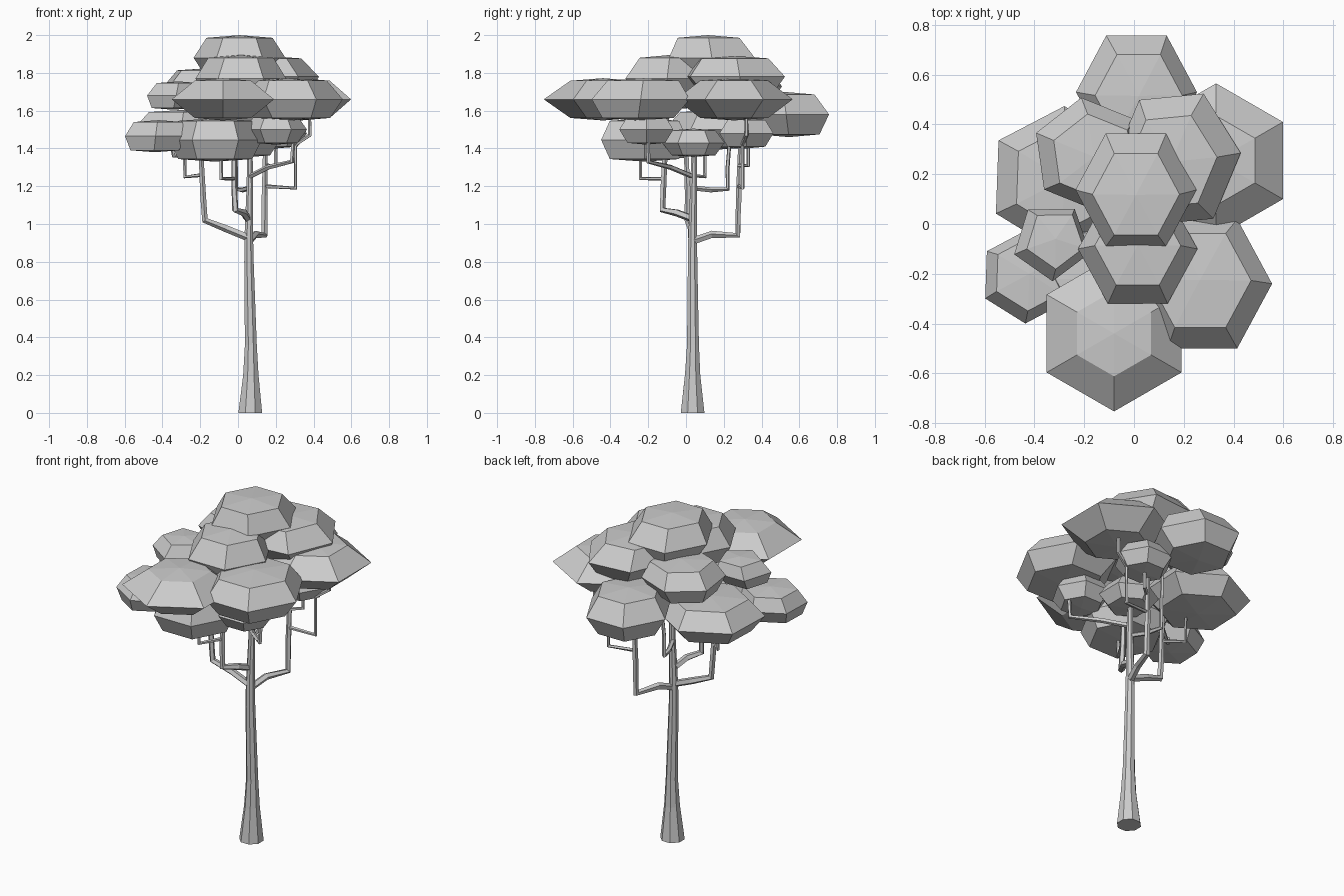
import bpy, bmesh
from math import sin, cos, pi, radians
from mathutils import Vector

if "Cube" in bpy.data.objects:
    bpy.data.objects.remove(bpy.data.objects["Cube"])


def finish(bm, name):
    bmesh.ops.recalc_face_normals(bm, faces=bm.faces)
    me = bpy.data.meshes.new(name)
    bm.to_mesh(me)
    bm.free()
    ob = bpy.data.objects.new(name, me)
    bpy.context.collection.objects.link(ob)
    return ob


def loft(bm, rings):
    n = len(rings[0])
    for a, b in zip(rings, rings[1:]):
        for i in range(n):
            j = (i + 1) % n
            bm.faces.new((a[i], a[j], b[j], b[i]))


def tube(name, pts, radii, sides):
    """Faceted tapering tube through the points, mitred at bends."""
    bm = bmesh.new()
    pts = [Vector(p) for p in pts]
    rings = []
    for k, p in enumerate(pts):
        d0 = (p - pts[k - 1]).normalized() if k else Vector((0, 0, 0))
        d1 = (pts[k + 1] - p).normalized() if k < len(pts) - 1 else Vector((0, 0, 0))
        t = (d0 + d1).normalized()
        if k == 0 and abs(t.z) > 0.9:
            t = Vector((0, 0, 1))
        if k == 0:
            u = t.orthogonal().normalized() if abs(t.z) < 0.9 else Vector((1, 0, 0))
        u = (u - t * u.dot(t)).normalized()
        v = t.cross(u)
        rings.append([bm.verts.new(p + radii[k] * (u * cos(2 * pi * (i + .5) / sides)
                      + v * sin(2 * pi * (i + .5) / sides))) for i in range(sides)])
    loft(bm, rings)
    bm.faces.new(rings[0])
    bm.faces.new(rings[-1])
    return finish(bm, name)


def clump(name, c, r, h, ratio=.72, rot=0, sy=1, lean=(0, 0), sides=6):
    """Squashed leaf clump: low apex, upper ring, wide rim, lower ring, base."""
    bm = bmesh.new()
    c = Vector(c)
    rings = []
    for z, s in ((-.88, ratio), (0, 1), (.88, ratio)):
        ring = []
        for i in range(sides):
            a = radians(rot) + 2 * pi * i / sides
            ring.append(bm.verts.new(c + Vector((r * s * cos(a) + lean[0] * z,
                                                 r * s * sin(a) * sy + lean[1] * z, h * z))))
        rings.append(ring)
    loft(bm, rings)
    for ring, z in ((rings[0], -1), (rings[-1], 1)):
        tip = bm.verts.new(c + Vector((lean[0] * z, lean[1] * z, h * z)))
        for i in range(sides):
            bm.faces.new((ring[i], ring[(i + 1) % sides], tip))
    return finish(bm, name)


# Trunk with flared foot
tube("trunk", [(.065, .035, 0), (.068, .035, .2), (.068, .037, .36), (.058, .035, .8),
               (.057, .035, .92), (.063, .04, 1.2), (.063, .045, 1.5)],
     [.068, .044, .034, .027, .025, .019, .013], 8)

# Elbowed branches: out from the parent, then straight up
branches = [
    [(.05, .03, .93), (-.06, .03, .975), (-.175, .01, 1.02), (-.185, .01, 1.15), (-.20, 0, 1.45)],
    [(.06, .04, .91), (.09, .14, .945), (.14, .275, .94), (.14, .28, 1.15), (.145, .29, 1.46)],
    [(.05, .03, 1.03), (.03, -.05, 1.06), (-.015, -.125, 1.075), (-.02, -.12, 1.2), (-.02, -.10, 1.62)],
    [(.06, .04, 1.25), (.16, -.08, 1.30), (.285, -.2, 1.33), (.29, -.2, 1.40), (.30, -.2, 1.55)],
    [(.06, .04, 1.19), (.02, .13, 1.18), (-.01, .22, 1.185), (-.01, .22, 1.3), (0, .24, 1.55)],
]
for i, p in enumerate(branches):
    s = 1 if i < 3 else .7
    tube(f"branch_{i + 1}", p, [.02 * s, .02 * s, .018 * s, .016 * s, .012 * s], 5)

# Thin twigs
twigs = [
    [(-.19, .01, 1.26), (-.28, .1, 1.25), (-.285, .1, 1.46)],
    [(-.02, -.12, 1.24), (-.09, -.24, 1.24), (-.09, -.24, 1.38)],
    [(.14, .28, 1.2), (.305, .3, 1.19), (.305, .3, 1.46)],
    [(.305, .3, 1.42), (.38, .32, 1.47), (.38, .32, 1.6)],
    [(.145, .28, 1.31), (.2, .33, 1.31), (.2, .33, 1.45)],
    [(-.2, 0, 1.36), (-.34, -.12, 1.36), (-.36, -.14, 1.46)],
]
for i, p in enumerate(twigs):
    tube(f"twig_{i + 1}", p, [.011, .011, .009], 5)

# Crown top
clump("crown_top", (.008, .137, 1.88), .243, .12, .72, 0, 1.08, (0, -.02))
clump("crown_front", (.015, -.10, 1.77), .24, .125, .72, 0, 1.06, (0, .015))
clump("crown_right", (.17, .26, 1.78), .26, .11, .7, 5, 1.12, (-.02, -.01))
clump("crown_left", (-.18, .28, 1.73), .23, .095, .75, 38, 1, (.02, -.01))
clump("crown_side", (-.33, -.07, 1.68), .16, .075, .75, 55, 1, (.015, .01), 5)

# Wide middle tier
clump("middle_front", (-.08, -.44, 1.66), .313, .112, .55, 30)
clump("middle_right", (.275, -.24, 1.66), .28, .112, .73, 0, 1.07, (-.01, .015))
clump("middle_back_right", (.33, .255, 1.66), .31, .112, .58, 30)
clump("middle_back", (.01, .53, 1.58), .243, .12, .72, 0, 1.08, (.01, -.015))
clump("middle_left", (-.29, .18, 1.5), .3, .105, .72, 28, .98, (.01, 0))

# Low clumps under the crown
clump("low_left", (-.43, -.21, 1.465), .19, .085, .78, 28, 1, (.01, .01))
clump("low_front", (-.12, -.22, 1.445), .245, .115, .8, 0, 1.08)
clump("low_right", (.2, -.21, 1.5), .165, .08, .7, 0)
clump("low_back", (.2, .32, 1.48), .165, .08, .7, 0)
clump("low_centre", (.07, .04, 1.43), .165, .075, .7, 30)
